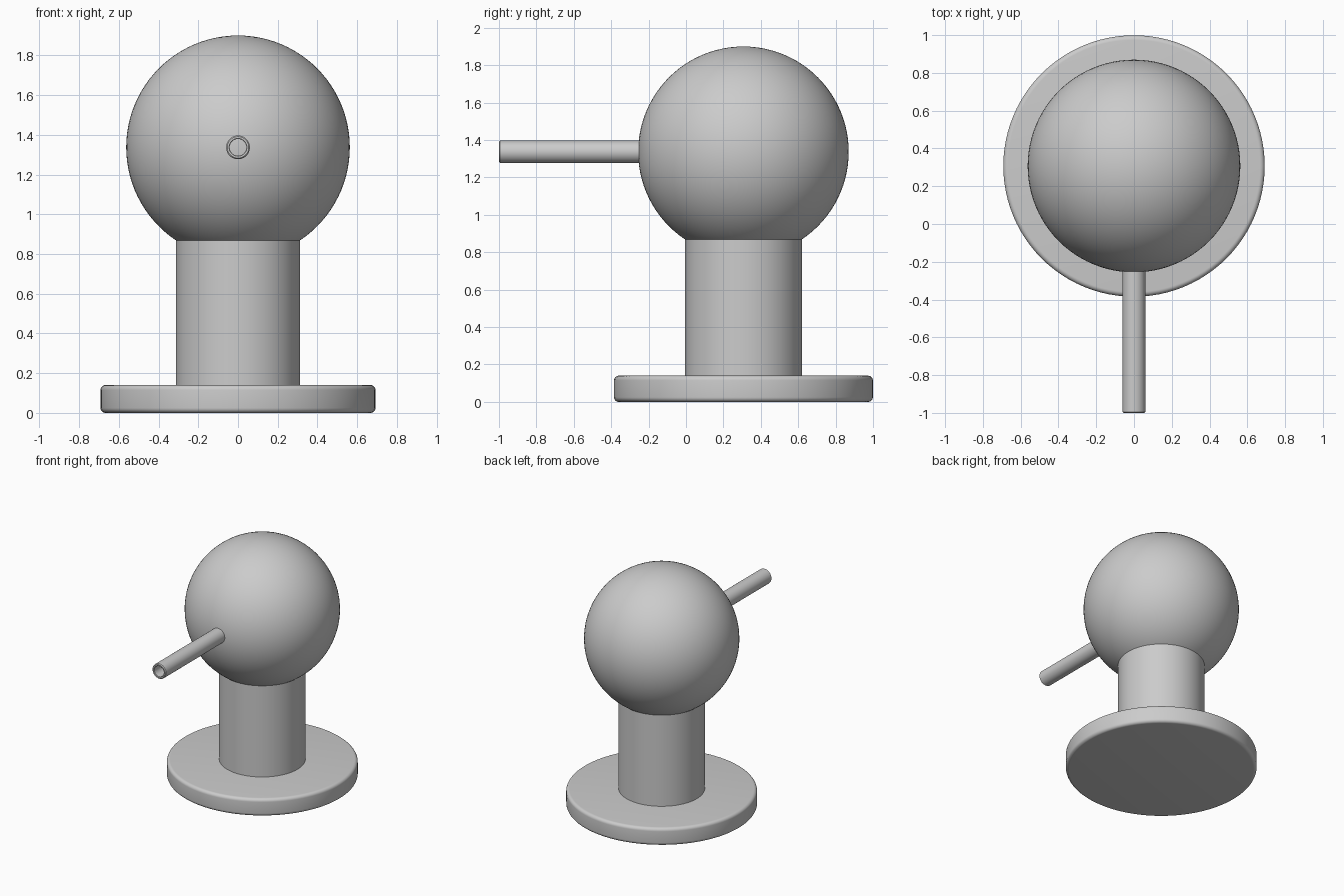
import bpy, bmesh, math
from mathutils import Matrix, Vector

if "Cube" in bpy.data.objects:
    bpy.data.objects.remove(bpy.data.objects["Cube"])

CY = 0.307  # common axis of base, column and ball


def lathe(name, profile, matrix, closed=False, steps=96):
    """Spin an (r, z) profile around z, then place it with matrix."""
    bm = bmesh.new()
    vs = [bm.verts.new((r, 0, z)) for r, z in profile]
    edges = [bm.edges.new(p) for p in zip(vs, vs[1:])]
    if closed:
        edges.append(bm.edges.new((vs[-1], vs[0])))
    bmesh.ops.spin(bm, geom=vs + edges, cent=(0, 0, 0), axis=(0, 0, 1),
                   angle=math.tau, steps=steps, use_duplicate=False)
    bmesh.ops.remove_doubles(bm, verts=bm.verts, dist=1e-5)
    bmesh.ops.recalc_face_normals(bm, faces=bm.faces)
    bm.transform(matrix)
    me = bpy.data.meshes.new(name)
    bm.to_mesh(me)
    bm.free()
    ob = bpy.data.objects.new(name, me)
    bpy.context.collection.objects.link(ob)
    smooth(ob)
    return ob


def smooth(ob):
    bpy.ops.object.select_all(action='DESELECT')
    ob.select_set(True)
    bpy.context.view_layer.objects.active = ob
    bpy.ops.object.shade_smooth_by_angle(angle=math.radians(35))


def corner(r, z, rad, start):
    """Quarter-circle rounding points, counter-clockwise from start degrees."""
    return [(r + rad * math.cos(math.radians(start + a)),
             z + rad * math.sin(math.radians(start + a))) for a in range(0, 91, 15)]


axis = Matrix.Translation((0, CY, 0))

# round foot plate with softened rims
R, T, B = 0.692, 0.14, 0.025
lathe("base", [(0, 0)] + corner(R - B, B, B, -90) + corner(R - B, T - B, B, 0) + [(0, T)], axis)

# column, running up into the ball
lathe("column", [(0, 0.12), (0.313, 0.12), (0.313, 0.88), (0, 0.88)], axis)

# ball
bpy.ops.mesh.primitive_uv_sphere_add(segments=96, ring_count=48, radius=0.563,
                                     location=(0, CY, 1.337))
ball = bpy.context.object
ball.name = "ball"
smooth(ball)

# hollow tube pointing forward, ending inside the ball
tube_axis = Matrix.Translation((0, -1, 1.337)) @ Matrix.Rotation(-math.pi / 2, 4, 'X')
b = 0.006
lathe("tube", [(0.06, 0.78), (0.06, b), (0.06 - b, 0), (0.042 + b / 2, 0),
               (0.042, b / 2), (0.042, 0.78)], tube_axis, closed=True, steps=48)
